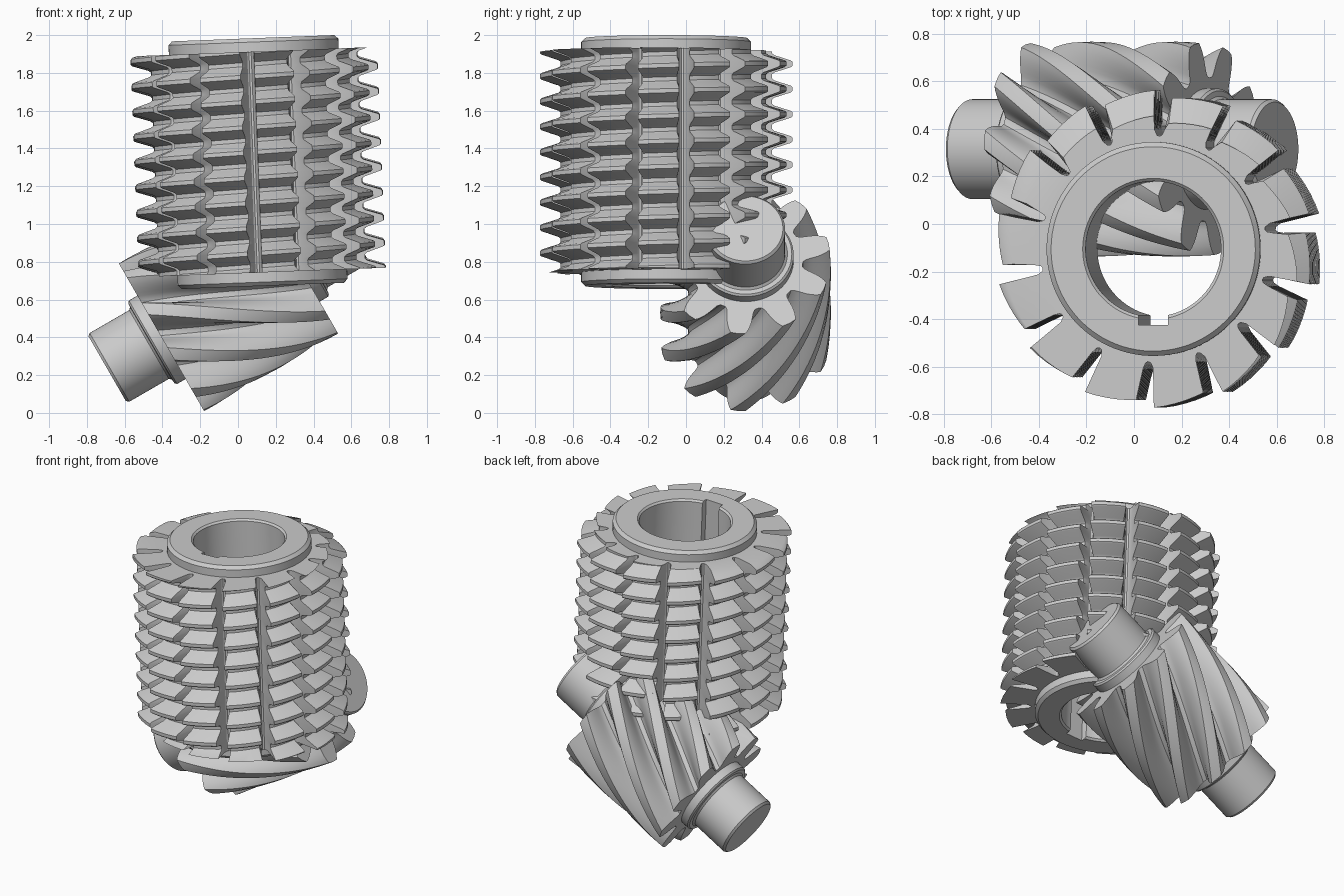
import bpy, bmesh
from math import pi, sin, cos, radians, floor
from mathutils import Matrix

if "Cube" in bpy.data.objects:
    bpy.data.objects.remove(bpy.data.objects["Cube"])


def finish(name, verts, faces, matrix, angle=30):
    """Make a clean, closed, smooth-shaded object from raw geometry."""
    me = bpy.data.meshes.new(name)
    me.from_pydata(verts, [], faces)
    bm = bmesh.new()
    bm.from_mesh(me)
    bmesh.ops.remove_doubles(bm, verts=bm.verts, dist=1e-5)
    bmesh.ops.dissolve_degenerate(bm, edges=bm.edges, dist=1e-5)
    bmesh.ops.recalc_face_normals(bm, faces=bm.faces)
    bm.to_mesh(me)
    bm.free()
    ob = bpy.data.objects.new(name, me)
    bpy.context.collection.objects.link(ob)
    ob.matrix_world = matrix
    bpy.ops.object.select_all(action='DESELECT')
    ob.select_set(True)
    bpy.context.view_layer.objects.active = ob
    bpy.ops.object.shade_smooth_by_angle(angle=radians(angle))
    return ob


def skin(columns, close):
    """Quads between neighbouring columns of equal length."""
    n = len(columns[0])
    verts = [p for c in columns for p in c]
    faces = []
    for i in range(len(columns) - 1):
        for j in range(n if close else n - 1):
            k = (j + 1) % n
            faces.append((i * n + j, (i + 1) * n + j, (i + 1) * n + k, i * n + k))
    return verts, faces


# ---- hob: single-start right-hand thread, 14 straight gashes, relieved teeth
PITCH, PHASE, HALF, END = 0.1337, 0.487, 0.585, 0.656
TIP, ROOT, BORE, COLLAR = 0.668, 0.560, 0.285, 0.45
FLUTES = 14
TOOTH = [(-0.056, ROOT), (-0.046, ROOT + 0.012), (-0.018, TIP - 0.008), (-0.011, TIP),
         (0.011, TIP), (0.018, TIP - 0.008), (0.046, ROOT + 0.012), (0.056, ROOT)]


def thread_radius(z, centre):
    d = z - centre
    d -= PITCH * floor(d / PITCH + 0.5)
    for (a, ra), (b, rb) in zip(TOOTH, TOOTH[1:]):
        if a <= d <= b:
            return ra + (rb - ra) * (d - a) / (b - a)
    return ROOT


def hob_column(theta, relief, floor_r):
    centre = PHASE + PITCH * theta / (2 * pi)
    pts = [(BORE, -END + 0.012), (BORE + 0.012, -END), (COLLAR - 0.02, -END),
           (COLLAR, -END + 0.02), (COLLAR, -HALF)]
    for k in range(-14, 10):
        for off, _ in TOOTH:
            z = max(-HALF, min(HALF, centre + k * PITCH + off))
            pts.append((floor_r or thread_radius(z, centre) - relief, z))
    pts += [(COLLAR, HALF), (COLLAR, END - 0.02), (COLLAR - 0.02, END),
            (BORE + 0.012, END), (BORE, END - 0.012)]
    return [(r * cos(theta), r * sin(theta), z) for r, z in pts]


# angle after the cutting face, relief drop, gash radius (None = tooth)
SECTOR = [(0, 0, None), (4, .005, None), (8, .011, None), (12, .017, None),
          (16, .023, None), (19, .028, None), (20.6, 0, .505), (21.5, 0, .482),
          (22.6, 0, .475), (24, 0, .478), (25.3, 0, .50)]
cols = []
for s in range(FLUTES):
    for a, rel, fl in SECTOR:
        cols.append(hob_column(radians(90 + s * 360 / FLUTES + a), rel, fl))
cols.append(hob_column(radians(450), 0, None))
tilt = Matrix.Translation((0.106, -0.105, 1.328)) @ Matrix.Rotation(radians(-2.2), 4, 'Y')
hob = finish("hob_cutter", *skin(cols, True), tilt)

# keyway in the bore
bpy.ops.mesh.primitive_cube_add(size=1)
key = bpy.context.object
key.name = "keyway_cutter"
key.hide_render = True
key.matrix_world = tilt @ Matrix.Translation((0, -0.25, 0)) @ Matrix.Diagonal((0.125, 0.14, 1.6, 1))
mod = hob.modifiers.new("keyway", 'BOOLEAN')
mod.object, mod.operation, mod.solver = key, 'DIFFERENCE', 'EXACT'
bpy.context.view_layer.objects.active = hob
# keep the cut ahead of any smoothing modifier, then bake it
bpy.ops.object.modifier_move_to_index(modifier="keyway", index=0)
bpy.ops.object.modifier_apply(modifier="keyway")
bpy.data.objects.remove(key)

# ---- helical pinion: 10 teeth, right-hand, 72 degree twist
N, W, STEPS = 10, 0.82, 36
HALF_TOOTH = [(-18, .303), (-15, .305), (-13, .318), (-11.6, .34), (-10.7, .36),
              (-9.6, .385), (-8.2, .41), (-6.6, .433), (-5, .45)]
FULL = HALF_TOOTH + [(0, .452)] + [(-a, r) for a, r in reversed(HALF_TOOTH[1:])]
rings = []
for i in range(STEPS + 1):
    t = i / STEPS
    rings.append([(r * cos(w), r * sin(w), (t - 0.5) * W)
                  for k in range(N) for a, r in FULL
                  for w in [radians(-5 + 72 * t + k * 36 + a)]])
verts, faces = skin(rings, True)
n = len(rings[0])
faces += [tuple(range(n)), tuple(range(STEPS * n, STEPS * n + n))]
axis = Matrix.Translation((-0.05, 0.315, 0.605)) @ Matrix.Rotation(radians(60), 4, 'Y')
finish("pinion_gear", verts, faces, axis)

# ---- pinion shaft with shoulders and chamfered ends
half = [(0.255, 0.38), (0.255, 0.462), (0.245, 0.472), (0.222, 0.474), (0.21, 0.486),
        (0.21, 0.728), (0.198, 0.742), (0, 0.742)]
prof = [(r, -z) for r, z in reversed(half)] + half
spun = [[(r * cos(2 * pi * i / 64), r * sin(2 * pi * i / 64), z) for r, z in prof]
        for i in range(65)]
finish("pinion_shaft", *skin(spun, False), axis)
